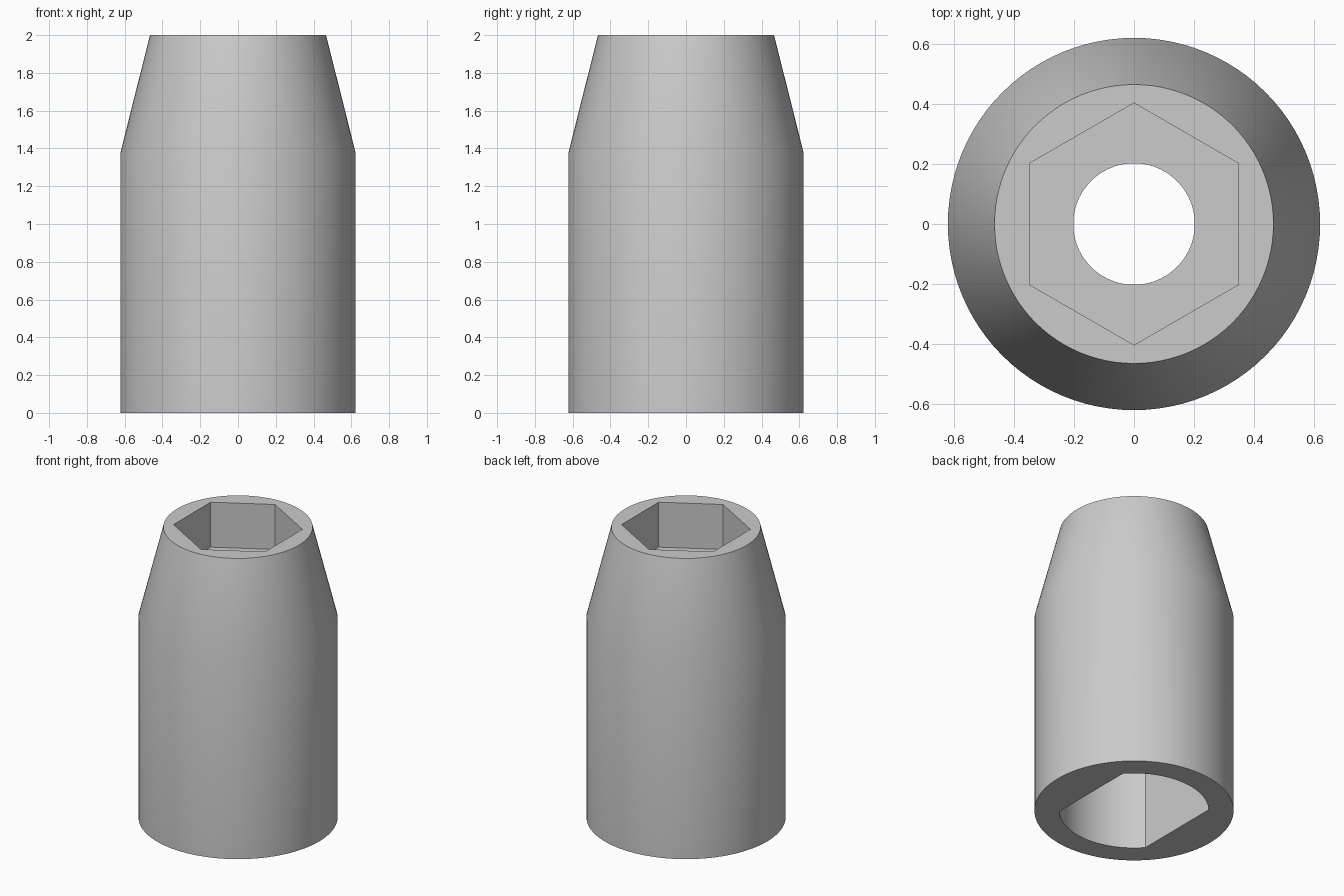
import bpy, bmesh
from math import cos, radians, tau

cube = bpy.data.objects.get("Cube")
if cube:
    bpy.data.objects.remove(cube)

SIDES = 96            # divides evenly at the hexagon and flat corners


def circle(radius):
    return lambda a: radius


def hexagon(flat):
    # corners on the y axis, flats facing x
    return lambda a: flat / cos((a + tau / 12) % (tau / 6) - tau / 12)


def double_flat(radius, flat):
    # round bore with two flats facing x
    return lambda a: min(radius, flat / max(abs(cos(a)), 0.01))


def loft(name, sections, material):
    """Join a closed loop of (outline, height) rings into a watertight solid."""
    bm = bmesh.new()
    rings = []
    for outline, z in sections:
        ring = []
        for i in range(SIDES):
            a = tau * i / SIDES
            r = outline(a)
            ring.append(bm.verts.new((r * cos(a), r * cos(a - tau / 4), z)))
        rings.append(ring)
    for lower, upper in zip(rings, rings[1:] + rings[:1]):
        for i in range(SIDES):
            j = (i + 1) % SIDES
            bm.faces.new((lower[i], lower[j], upper[j], upper[i]))
    bmesh.ops.recalc_face_normals(bm, faces=bm.faces)
    mesh = bpy.data.meshes.new(name)
    bm.to_mesh(mesh)
    bm.free()
    mesh.materials.append(material)
    obj = bpy.data.objects.new(name, mesh)
    bpy.context.collection.objects.link(obj)
    bpy.ops.object.select_all(action="DESELECT")
    obj.select_set(True)
    bpy.context.view_layer.objects.active = obj
    bpy.ops.object.shade_smooth_by_angle(angle=radians(30))
    return obj


grey = bpy.data.materials.new("light grey")
grey.use_nodes = True
colour = (0.6, 0.6, 0.6, 1)
grey.diffuse_color = colour
grey.node_tree.nodes["Principled BSDF"].inputs["Base Color"].default_value = colour

hex_recess = hexagon(0.35)
through_hole = circle(0.203)
lower_bore = double_flat(0.466, 0.466 * cos(radians(41.25)))

loft("tapered_sleeve", [
    # outer wall and taper
    (circle(0.622), 0), (circle(0.622), 1.38), (circle(0.466), 2),
    # hexagonal recess in the top
    (hex_recess, 2), (hex_recess, 1.69),
    # round hole through the web
    (through_hole, 1.69), (through_hole, 1.38),
    # bore with two flats, open at the bottom
    (lower_bore, 1.38), (lower_bore, 0),
], grey)
